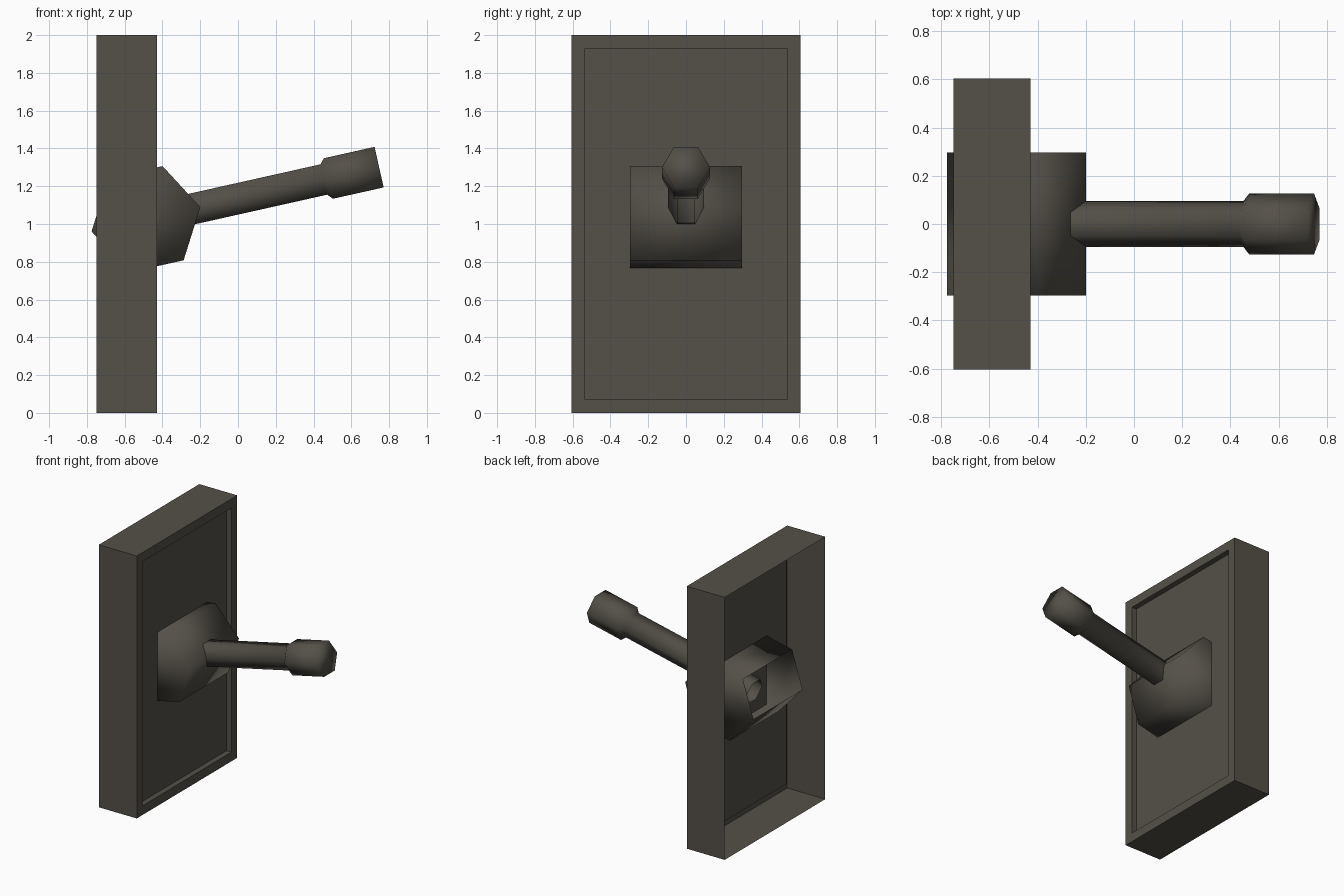
import bpy, bmesh, math
from mathutils import Vector

if "Cube" in bpy.data.objects:
    bpy.data.objects.remove(bpy.data.objects["Cube"])

# Single dark warm grey used everywhere
mat = bpy.data.materials.new("dark_warm_grey")
mat.diffuse_color = (0.09, 0.081, 0.066, 1)
mat.use_nodes = True
mat.node_tree.nodes["Principled BSDF"].inputs["Base Color"].default_value = mat.diffuse_color


def finish(bm, name, smooth):
    for f in bm.faces:
        f.smooth = smooth
    me = bpy.data.meshes.new(name)
    bm.to_mesh(me)
    bm.free()
    me.materials.append(mat)
    ob = bpy.data.objects.new(name, me)
    bpy.context.collection.objects.link(ob)
    return ob


def hex_loft(name, origin, axis, u, stations, start_cap=True, open_side=None):
    """Six-sided rings (distance, radius) along an axis; u points at the first corner."""
    bm = bmesh.new()
    v = axis.cross(u)
    rings = []
    for d, r in stations:
        rings.append([bm.verts.new(origin + axis * d + r * (u * math.cos(k * math.pi / 3)
                      + v * math.sin(k * math.pi / 3))) for k in range(6)])
    for a, b in zip(rings, rings[1:]):
        for k in range(6):
            if k != open_side:
                n = (k + 1) % 6
                bm.faces.new((a[k], a[n], b[n], b[k]))
    if start_cap:
        bm.faces.new(rings[0][::-1])
    bm.faces.new(rings[-1])
    return finish(bm, name, True)


# Wall plate: shell open at the back, with a recessed front panel
bm = bmesh.new()
bmesh.ops.create_cube(bm, size=1)
for vert in bm.verts:
    vert.co = Vector((vert.co.x * 0.32 - 0.59, vert.co.y * 1.21, vert.co.z * 2 + 1))
bm.normal_update()
back = [f for f in bm.faces if f.normal.x < -0.5]
front = [f for f in bm.faces if f.normal.x > 0.5]
bmesh.ops.delete(bm, geom=back, context='FACES_ONLY')
bmesh.ops.inset_region(bm, faces=front, thickness=0.07, use_even_offset=True)
bmesh.ops.inset_region(bm, faces=front, thickness=0.0, depth=-0.042)
finish(bm, "wall_plate", False)

# Pivot hub and lever share a centre and tilt
centre = Vector((-0.4875, 0, 1.025))
tilt = math.radians(12.6)
lever_dir = Vector((math.cos(tilt), 0, math.sin(tilt)))
side = Vector((0, 1, 0))

# Hub: hexagonal drum lying across the plate, open on its rear face
hex_loft("pivot_hub", centre, side, lever_dir,
         [(-0.296, 0.295), (0.296, 0.295)], open_side=3)

# Lever: thin stem flaring into a thicker grip
hex_loft("lever", centre, lever_dir, side,
         [(-0.09, 0.095), (0.965, 0.095), (0.99, 0.127), (1.265, 0.127)], start_cap=False)
